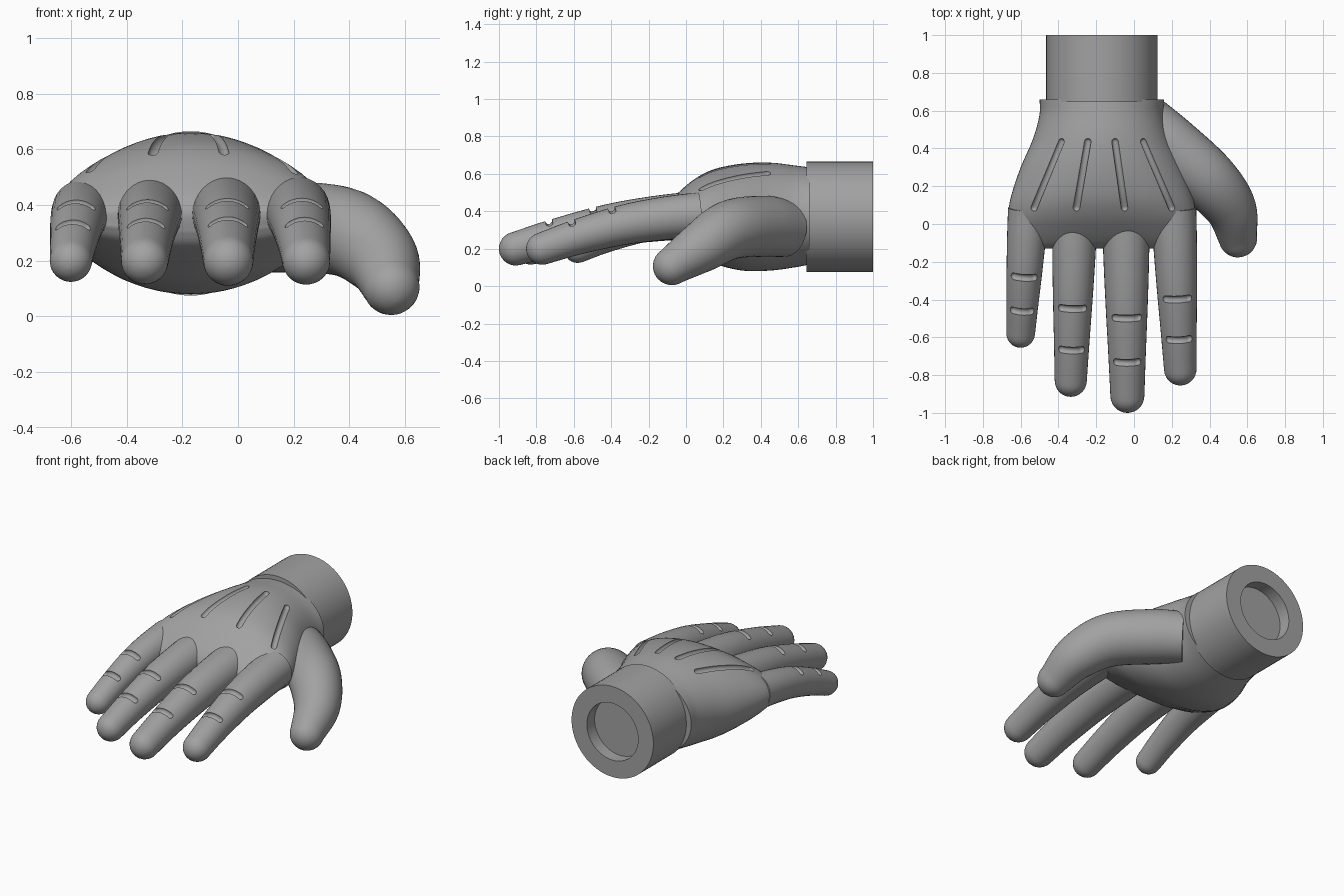
import bpy, bmesh
from math import sin, cos, pi, radians
from mathutils import Vector
from mathutils.bvhtree import BVHTree

if "Cube" in bpy.data.objects:
    bpy.data.objects.remove(bpy.data.objects["Cube"])

GREY = (0.36, 0.36, 0.36, 1)
mat = bpy.data.materials.new("grey")
mat.use_nodes = True
mat.diffuse_color = GREY
mat.node_tree.nodes["Principled BSDF"].inputs["Base Color"].default_value = GREY
CENTRE_X, CENTRE_Z = -0.17, 0.37
UP = Vector((0, 0, 1))


def loft(name, rings):
    """Skin a list of point rings and cap both ends."""
    bm = bmesh.new()
    loops = [[bm.verts.new(p) for p in ring] for ring in rings]
    n = len(loops[0])
    for a, b in zip(loops, loops[1:]):
        for i in range(n):
            j = (i + 1) % n
            bm.faces.new((a[i], a[j], b[j], b[i]))
    bm.faces.new(loops[0])
    bm.faces.new(loops[-1])
    bmesh.ops.recalc_face_normals(bm, faces=bm.faces)
    mesh = bpy.data.meshes.new(name)
    bm.to_mesh(mesh)
    bm.free()
    mesh.materials.append(mat)
    obj = bpy.data.objects.new(name, mesh)
    bpy.context.collection.objects.link(obj)
    return obj


def spline(keys, steps=6):
    """Smooth curve through the keys, for any number of values per key."""
    k = [Vector(p) for p in keys]
    k = [k[0] * 2 - k[1]] + k + [k[-1] * 2 - k[-2]]
    out = []
    for a, b, c, d in zip(k, k[1:], k[2:], k[3:]):
        for s in range(steps):
            t = s / steps
            out.append((b * 2 + (c - a) * t + (a * 2 - b * 5 + c * 4 - d) * t * t
                        + (b * 3 - a - c * 3 + d) * t ** 3) / 2)
    return out + [k[-2]]


def frame(path, i):
    tangent = (path[min(i + 1, len(path) - 1)] - path[max(i - 1, 0)]).normalized()
    side = tangent.cross(UP).normalized()
    return tangent, side, side.cross(tangent)


def tube(name, path, radii, round_start=False, sides=32, cap=7):
    """Tapered tube with a domed far end and an optional domed near end."""
    def ring(i, radius, shift):
        t, s, u = frame(path, i)
        return [path[i] + t * shift + (s * cos(a) + u * sin(a)) * radius
                for a in (2 * pi * k / sides for k in range(sides))]
    dome = [pi / 2 * k / cap for k in range(1, cap)] + [pi / 2 * 0.98]
    rings = [ring(i, r, 0) for i, r in enumerate(radii)]
    last = len(path) - 1
    rings += [ring(last, radii[-1] * cos(a), radii[-1] * sin(a)) for a in dome]
    if round_start:
        rings = [ring(0, radii[0] * cos(a), -radii[0] * sin(a)) for a in reversed(dome)] + rings
    return loft(name, rings)


def carve(obj, cutters):
    """Subtract each cutter and discard it."""
    for cutter in cutters:
        mod = obj.modifiers.new("groove", 'BOOLEAN')
        mod.operation, mod.solver, mod.object = 'DIFFERENCE', 'EXACT', cutter
    graph = bpy.context.evaluated_depsgraph_get()
    mesh = bpy.data.meshes.new_from_object(obj.evaluated_get(graph))
    obj.modifiers.clear()
    obj.data = mesh
    for cutter in cutters:
        bpy.data.objects.remove(cutter)


# Cuff: round sleeve with a shallow socket in its back
cuff_profile = [(0.185, 0.92), (0.185, 1), (0.295, 1), (0.295, 0.645)]
cuff = loft("wrist_cuff", [[(CENTRE_X + r * cos(a), y, CENTRE_Z + r * sin(a))
                            for a in (2 * pi * k / 64 for k in range(64))]
                           for r, y in cuff_profile])

# Palm: oval sections given as y, half width, top, bottom
palm_keys = [(0.66, 0.33, 0.635, 0.115), (0.58, 0.33, 0.645, 0.10),
             (0.45, 0.365, 0.66, 0.083), (0.3, 0.43, 0.655, 0.083),
             (0.15, 0.48, 0.625, 0.12), (0.05, 0.495, 0.575, 0.17),
             (-0.03, 0.48, 0.51, 0.215), (-0.1, 0.44, 0.44, 0.26),
             (-0.13, 0.38, 0.39, 0.31)]
palm = loft("palm", [[(CENTRE_X + w * cos(a), y, (top + low) / 2 + (top - low) / 2 * sin(a))
                      for a in (2 * pi * k / 64 for k in range(64))]
                     for y, w, top, low in spline(palm_keys, 4)])

# Tendon grooves laid along the back of the palm
bm = bmesh.new()
bm.from_mesh(palm.data)
surface = BVHTree.FromBMesh(bm)
bm.free()
tendons = []
for x0, x1 in ((-0.385, -0.53), (-0.245, -0.305), (-0.1, -0.05), (0.05, 0.2)):
    start, end = Vector((x0, 0.435, 2)), Vector((x1, 0.085, 2))
    path = [surface.ray_cast(start.lerp(end, k / 12), -UP)[0] for k in range(13)]
    tendons.append(tube("tendon_cutter", path, [0.018] * 13, True, 16, 5))
carve(palm, tendons)

# Fingers: base x, tip x, tip y, base radius, tip radius, knuckle groove positions
fingers = {
    "little_finger": (-0.56, -0.6, -0.655, 0.107, 0.076, (-0.285, -0.465)),
    "ring_finger": (-0.312, -0.335, -0.915, 0.12, 0.085, (-0.45, -0.67)),
    "middle_finger": (-0.043, -0.035, -1, 0.127, 0.09, (-0.5, -0.735)),
    "index_finger": (0.21, 0.245, -0.855, 0.12, 0.086, (-0.4, -0.615)),
}
START_Y = 0.08
for name, (bx, tx, ty, br, tr, knuckles) in fingers.items():
    end_y = ty + tr
    keys = []
    for t, z, taper in ((0, 0.383, 0), (0.25, 0.36, 0.15), (0.5, 0.325, 0.4),
                        (0.78, 0.262, 0.75), (1, 0.2, 1)):
        keys.append((bx + (tx - bx) * t, START_Y + (end_y - START_Y) * t, z,
                     br + (tr - br) * taper))
    curve = spline(keys, 7)
    path, radii = [p.to_3d() for p in curve], [p[3] for p in curve]
    finger = tube(name, path, radii)
    cutters = []
    for y in knuckles:
        # The groove bends around the upper surface of the finger
        i = min(range(len(path)), key=lambda k: abs(path[k].y - y + 0.02))
        _, side, up = frame(path, i)
        r = radii[i]
        middle = path[i].copy()
        middle += (path[i] - path[i - 1]) * ((y - (path[i] + up * r).y) / (path[i].y - path[i - 1].y))
        arc = [middle + (side * sin(a) + up * cos(a)) * r
               for a in (radians(-36 + 6 * k) for k in range(13))]
        cutters.append(tube("knuckle_cutter", arc, [0.019] * 13, True, 16, 5))
    carve(finger, cutters)

# Thumb: thick tube curling forward and down
thumb_keys = [(0.06, 0.53, 0.31, 0.155), (0.2, 0.405, 0.32, 0.163),
              (0.39, 0.235, 0.3, 0.158), (0.51, 0.085, 0.21, 0.137),
              (0.55, -0.075, 0.107, 0.102)]
curve = spline(thumb_keys, 8)
tube("thumb", [p.to_3d() for p in curve], [p[3] for p in curve], sides=40)

# Smooth shading that keeps rims and groove edges crisp
for obj in bpy.context.collection.objects:
    if obj.type == 'MESH' and mat.name in obj.data.materials:
        obj.data.shade_smooth()
        obj.data.set_sharp_from_angle(angle=radians(35))
